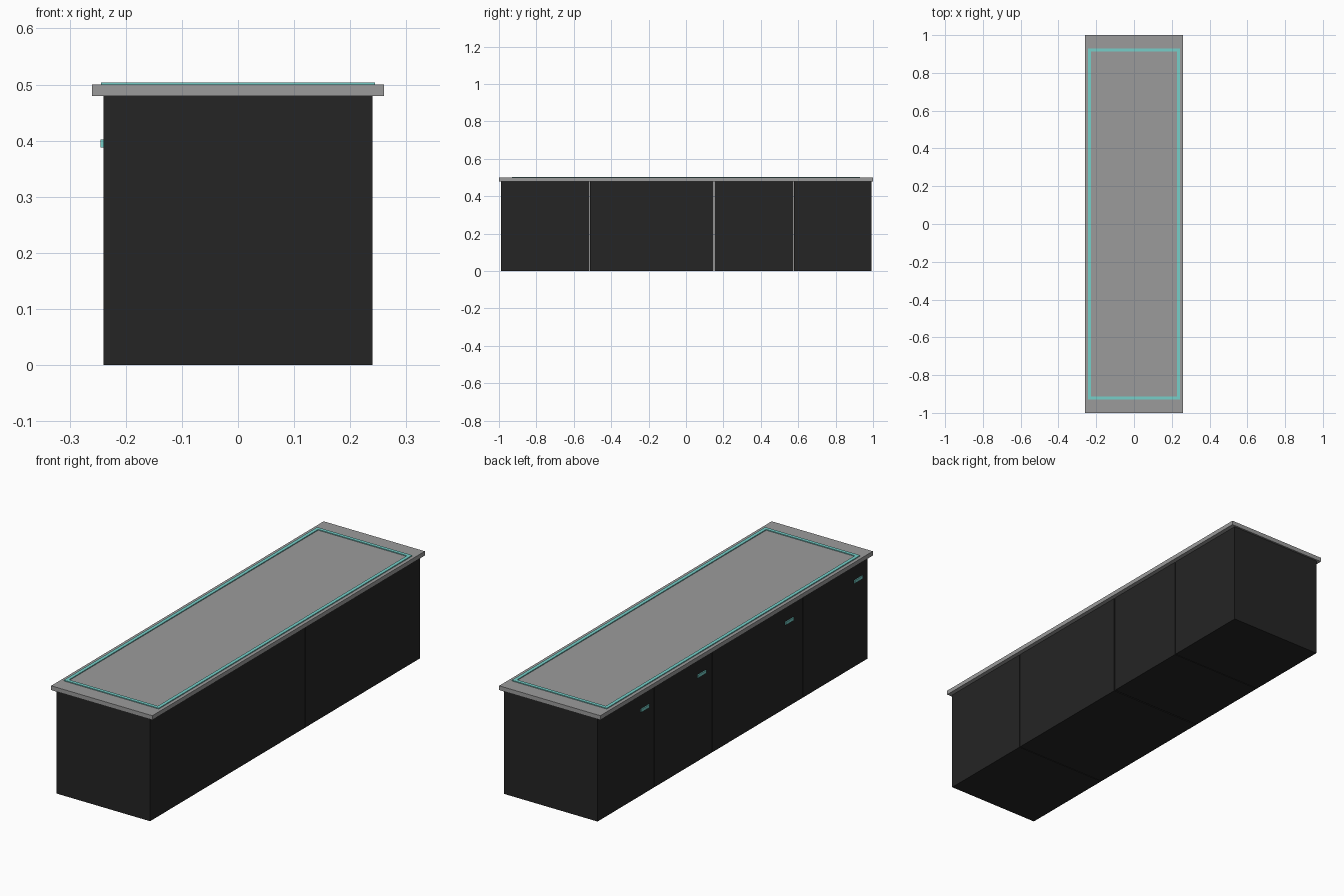
import bpy

if "Cube" in bpy.data.objects:
    bpy.data.objects.remove(bpy.data.objects["Cube"])


def material(name, color):
    m = bpy.data.materials.new(name)
    m.diffuse_color = (*color, 1)
    m.use_nodes = True
    m.node_tree.nodes["Principled BSDF"].inputs["Base Color"].default_value = m.diffuse_color
    return m


def box(name, lo, hi, mat=None):
    bpy.ops.mesh.primitive_cube_add(
        size=1, location=[(a + b) / 2 for a, b in zip(lo, hi)])
    ob = bpy.context.object
    ob.name = name
    ob.scale = [b - a for a, b in zip(lo, hi)]
    bpy.ops.object.transform_apply(location=False, rotation=False, scale=True)
    if mat:
        ob.data.materials.append(mat)
    return ob


black = material("black_panel", (0.018, 0.018, 0.018))
teal = material("teal_trim", (0.18, 0.62, 0.58))
grey = material("grey_top", (0.33, 0.33, 0.33))

# Countertop slab overhanging the cabinets
box("countertop", (-0.26, -1, 0.48), (0.26, 1, 0.50), grey)

# Cabinet modules separated by thin gaps, each with a door handle on the left side
modules = [(-0.988, -0.5165, -0.919), (-0.5135, 0.1475, -0.414),
           (0.1525, 0.5735, 0.23), (0.5765, 0.992, 0.646)]
for i, (y0, y1, yh) in enumerate(modules, 1):
    box(f"cabinet_{i}", (-0.24, y0, 0), (0.24, y1, 0.48), black)
    box(f"handle_{i}", (-0.245, yh - 0.03, 0.388), (-0.24, yh + 0.03, 0.402), teal)

# Raised rectangular trim on the countertop: nested loops joined as a ring
OX, OY, W, Z0, Z1 = 0.244, 0.930, 0.016, 0.50, 0.504
corners = [(-1, -1), (1, -1), (1, 1), (-1, 1)]
loops = [(0, Z0), (0, Z1), (W, Z1), (W, Z0)]
verts = [(sx * (OX - d), sy * (OY - d), z) for d, z in loops for sx, sy in corners]
faces = []
for k in range(4):
    for j in range(4):
        a, b = k * 4, (k + 1) % 4 * 4
        n = (j + 1) % 4
        faces.append((a + j, a + n, b + n, b + j))
mesh = bpy.data.meshes.new("top_trim")
mesh.from_pydata(verts, [], faces)
mesh.materials.append(teal)
bpy.context.collection.objects.link(bpy.data.objects.new("top_trim", mesh))
